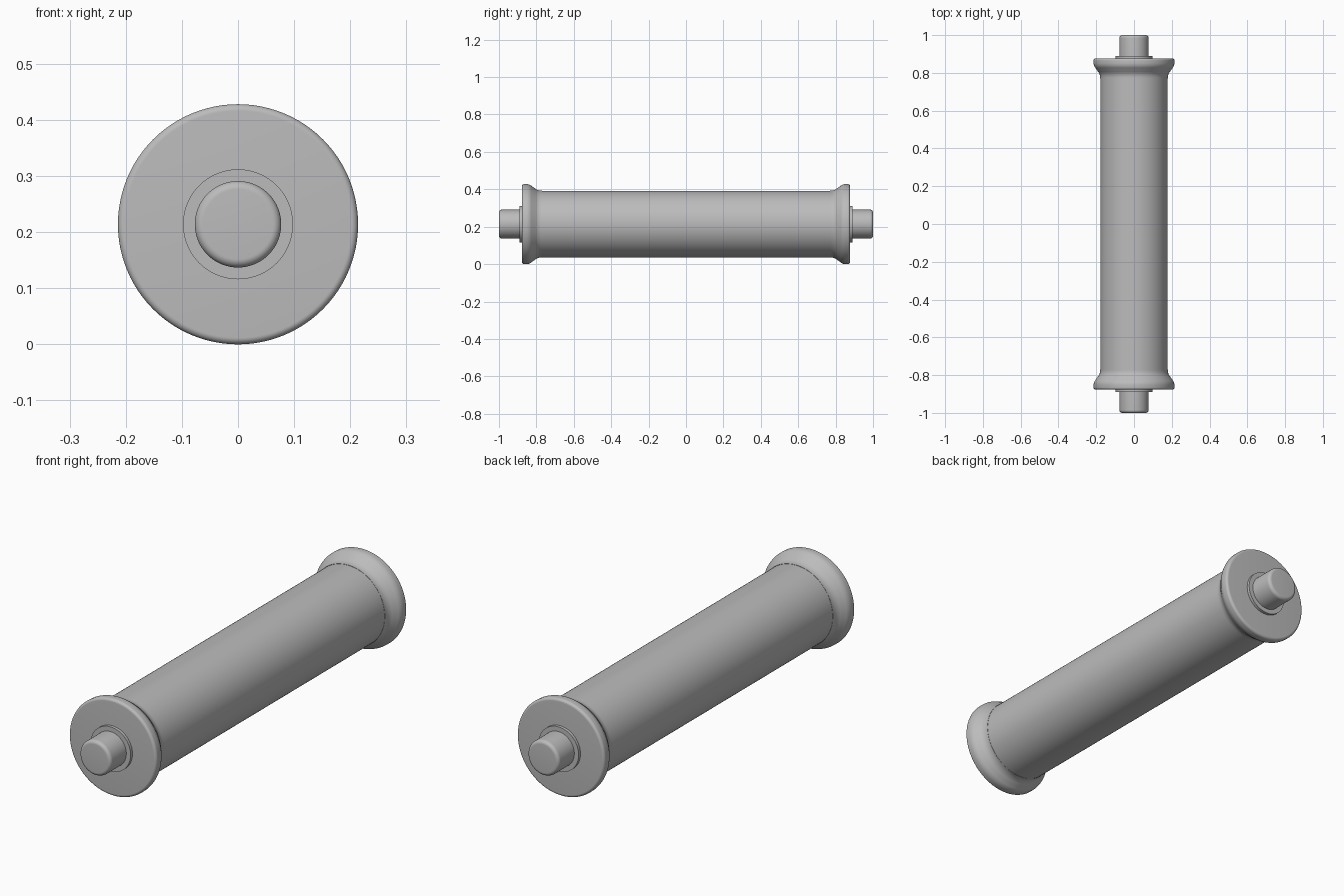
import bpy, bmesh, math
from mathutils import Matrix, Vector

if "Cube" in bpy.data.objects:
    bpy.data.objects.remove(bpy.data.objects["Cube"], do_unlink=True)

CENTRE_Z = 0.214
SIDES = 96

steel = bpy.data.materials.new("plain grey")
steel.use_nodes = True
grey = (0.5, 0.5, 0.5, 1)
steel.diffuse_color = grey
steel.node_tree.nodes["Principled BSDF"].inputs["Base Color"].default_value = grey


def arc(cy, cr, radius, start, end, steps=8):
    """Points (y, r) on a circular fillet, angles in degrees from +y."""
    angles = [math.radians(start + (end - start) * i / steps) for i in range(steps + 1)]
    return [(cy + radius * math.cos(a), cr + radius * math.sin(a)) for a in angles]


def lathe(name, profile, side=1):
    """Spin a (y, r) profile round the roller axis; side=-1 mirrors it."""
    bm = bmesh.new()
    verts = [bm.verts.new((r, side * y, 0)) for y, r in profile]
    edges = [bm.edges.new(pair) for pair in zip(verts, verts[1:])]
    bmesh.ops.spin(bm, geom=verts + edges, cent=Vector(), axis=(0, 1, 0),
                   angle=math.tau, steps=SIDES, use_duplicate=False)
    bmesh.ops.remove_doubles(bm, verts=bm.verts, dist=1e-5)
    bmesh.ops.recalc_face_normals(bm, faces=bm.faces)
    bmesh.ops.translate(bm, verts=bm.verts, vec=(0, 0, CENTRE_Z))
    mesh = bpy.data.meshes.new(name)
    bm.to_mesh(mesh)
    bm.free()
    mesh.materials.append(steel)
    obj = bpy.data.objects.new(name, mesh)
    bpy.context.collection.objects.link(obj)
    bpy.ops.object.select_all(action="DESELECT")
    obj.select_set(True)
    bpy.context.view_layer.objects.active = obj
    bpy.ops.object.shade_smooth_by_angle(angle=math.radians(35))


# Long central tube
lathe("roller_tube", [(-0.86, 0), (-0.86, 0.178), (0.86, 0.178), (0.86, 0)])

# Flared rim: concave sweep off the tube, rounded shoulder, flat outer face
flange = ([(0.77, 0.17), (0.77, 0.179)]
          + arc(0.775, 0.229, 0.05, 270, 315)
          + arc(0.853, 0.172, 0.042, 135, 90)
          + arc(0.865, 0.202, 0.012, 90, 0)
          + [(0.877, 0)])

# Thin washer
washer = [(0.87, 0), (0.87, 0.098), (0.89, 0.098), (0.89, 0)]

# Stub axle with a rounded end
axle = [(0.86, 0), (0.86, 0.077)] + arc(0.985, 0.062, 0.015, 90, 0) + [(1.0, 0)]

for label, side in (("front", -1), ("back", 1)):
    lathe(label + "_flange", flange, side)
    lathe(label + "_washer", washer, side)
    lathe(label + "_axle", axle, side)
